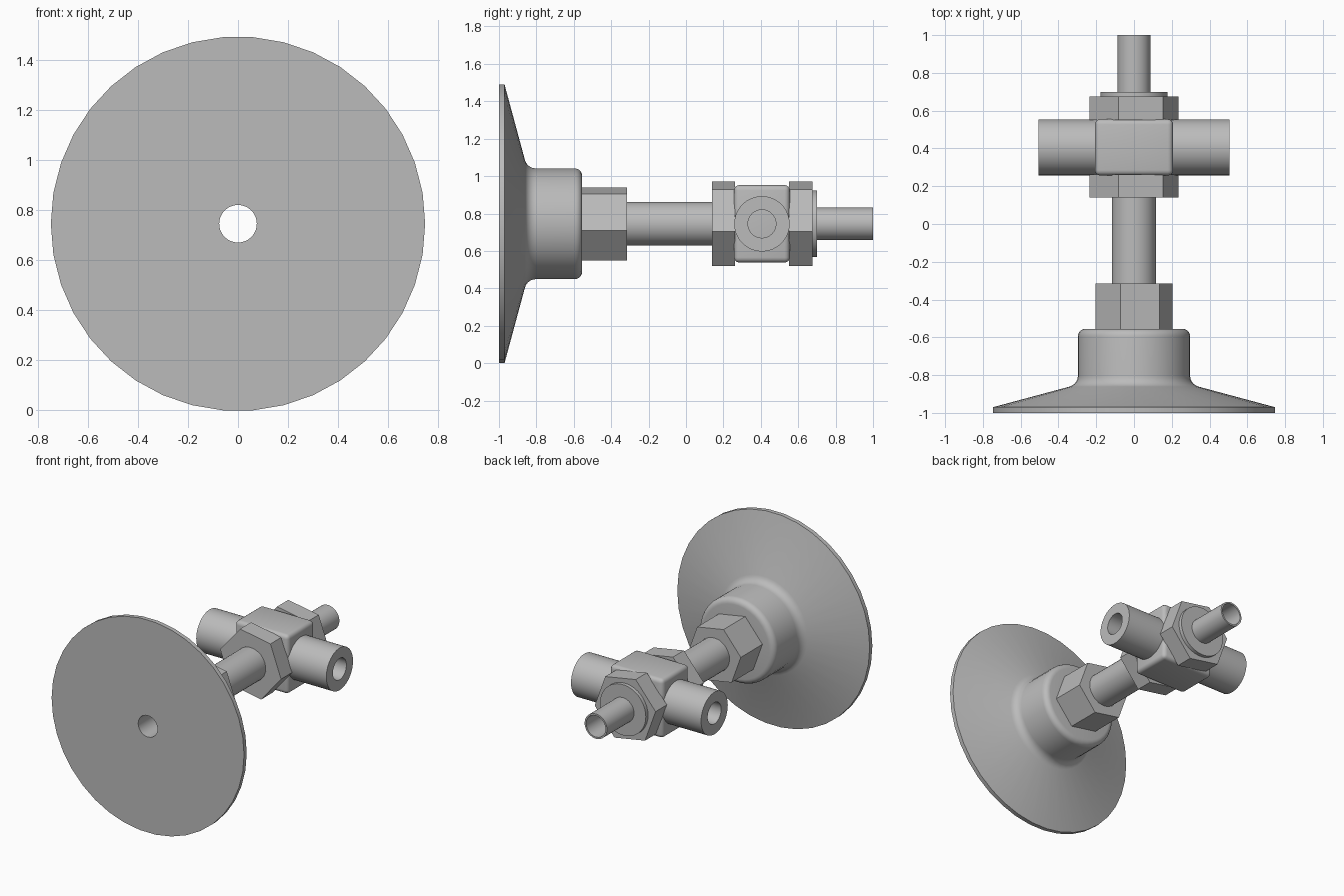
import bpy, bmesh, math
from mathutils import Vector

if "Cube" in bpy.data.objects:
    bpy.data.objects.remove(bpy.data.objects["Cube"])

AXIS_Z = 0.745   # height of the main axis
BORE = 0.075     # radius of every drilled passage
SIDES = 38

grey = bpy.data.materials.new("plain grey")
grey.use_nodes = True
grey.diffuse_color = (0.5, 0.5, 0.5, 1)
grey.node_tree.nodes["Principled BSDF"].inputs["Base Color"].default_value = grey.diffuse_color


def turned(name, profile, sides=SIDES, turn=0, across=False, y0=0):
    """Spin a closed (radius, distance) outline round the y axis, or the x axis if across."""
    bm = bmesh.new()
    rings = []
    for i in range(sides):
        a = math.radians(turn) + math.tau * i / sides
        ring = []
        for r, d in profile:
            u, v = r * math.cos(a), r * math.sin(a)
            p = Vector((d, u, v)) if across else Vector((u, d, v))
            ring.append(bm.verts.new(p + Vector((0, y0, AXIS_Z))))
        rings.append(ring)
    n = len(profile)
    for i in range(sides):
        a, b = rings[i], rings[(i + 1) % sides]
        for j in range(n):
            k = (j + 1) % n
            bm.faces.new((a[j], a[k], b[k], b[j]))
    bmesh.ops.recalc_face_normals(bm, faces=bm.faces)
    mesh = bpy.data.meshes.new(name)
    bm.to_mesh(mesh)
    bm.free()
    mesh.materials.append(grey)
    ob = bpy.data.objects.new(name, mesh)
    bpy.context.collection.objects.link(ob)
    return ob


def smooth(ob):
    bpy.ops.object.select_all(action='DESELECT')
    ob.select_set(True)
    bpy.context.view_layer.objects.active = ob
    bpy.ops.object.shade_smooth_by_angle(angle=math.radians(32))


def tube(name, radius, start, end, inner=BORE, **kw):
    return turned(name, [(inner, start), (radius, start), (radius, end), (inner, end)], **kw)


def arc(cr, cd, radius, a0, a1, steps=5):
    """Points of a rounded corner in an outline."""
    angles = [math.radians(a0 + (a1 - a0) * i / steps) for i in range(steps + 1)]
    return [(cr + radius * math.cos(a), cd + radius * math.sin(a)) for a in angles]


# Flared disc with a rounded hub
cup = [(BORE, -1), (0.747, -1), (0.747, -0.97)]
cup += arc(0.357, -0.803, 0.06, 256, 180)
cup += arc(0.257, -0.595, 0.04, 0, 90)
cup += [(BORE, -0.555)]
smooth(turned("flared_cup", cup))

# Pipes and collar along the main axis
smooth(tube("main_pipe", 0.117, -0.556, 0.69))
smooth(tube("rear_collar", 0.178, 0.67, 0.70))
smooth(tube("rear_pipe", 0.087, 0.69, 1.0))

# Hexagonal nuts, the pipe filling their centres
for name, radius, start, end in (("cup_nut", 0.208, -0.555, -0.315),
                                 ("front_block_nut", 0.24, 0.14, 0.262),
                                 ("rear_block_nut", 0.24, 0.55, 0.675)):
    tube(name, radius, start, end, inner=0.12, sides=6, turn=-10)

# Rounded square block
block = tube("valve_block", 0.207 * math.sqrt(2), 0.257, 0.555, inner=0.11, sides=4, turn=45)
bevel = block.modifiers.new("rounded edges", 'BEVEL')
bevel.width = 0.028
bevel.segments = 4
bpy.context.view_layer.objects.active = block
bpy.ops.object.modifier_apply(modifier=bevel.name)
smooth(block)

# Side ports
for side, s in (("left", 1), ("right", -1)):
    smooth(tube(side + "_port", 0.148, s * 0.195, s * 0.505, across=True, y0=0.406))
